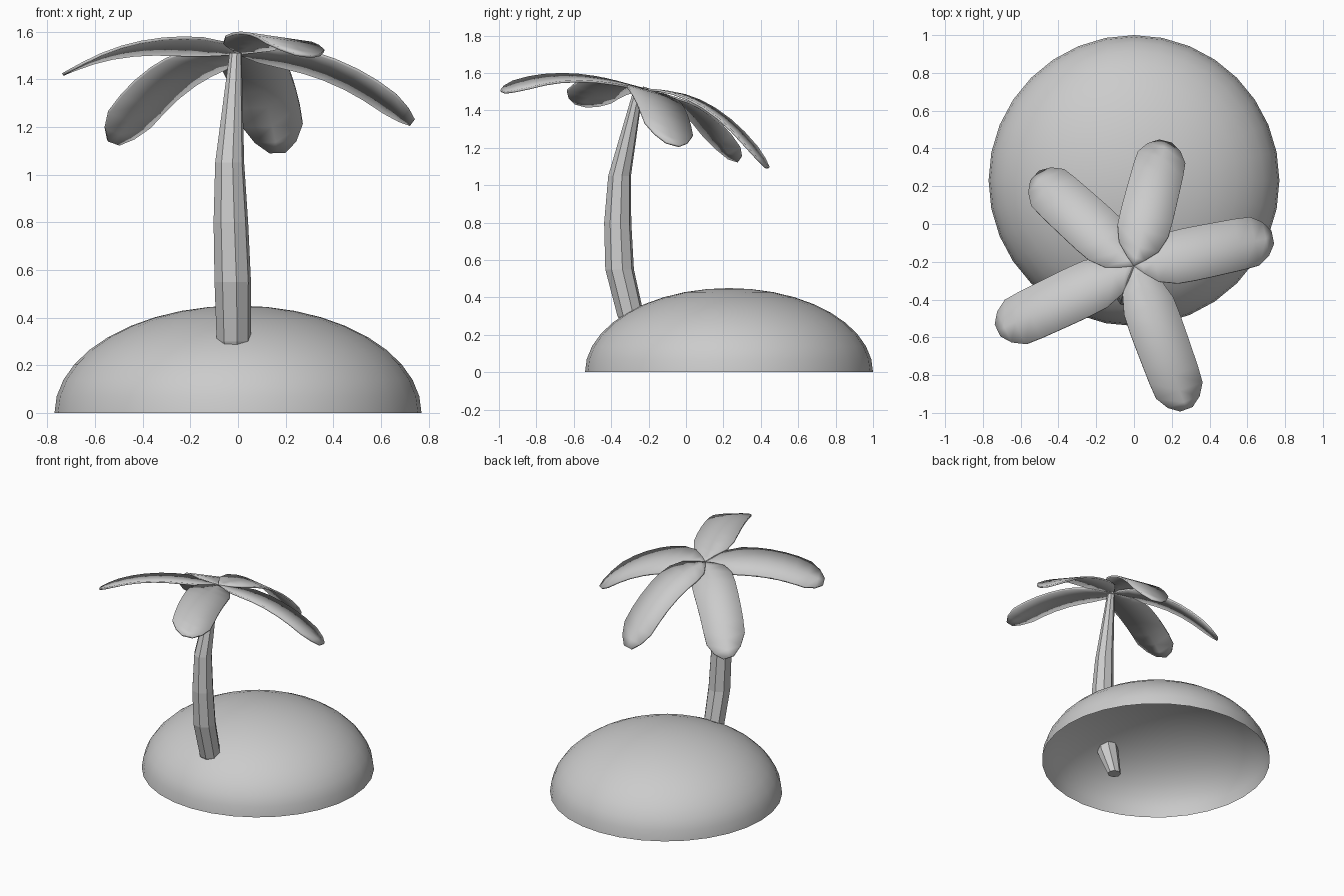
import bpy, bmesh, math
from mathutils import Vector

if "Cube" in bpy.data.objects:
    bpy.data.objects.remove(bpy.data.objects["Cube"], do_unlink=True)

# One plain grey for every part
grey = bpy.data.materials.new("plain_grey")
grey.use_nodes = True
grey.diffuse_color = (0.6, 0.6, 0.6, 1)
grey.node_tree.nodes["Principled BSDF"].inputs["Base Color"].default_value = (0.6, 0.6, 0.6, 1)


def make_object(name, bm, smooth):
    bmesh.ops.recalc_face_normals(bm, faces=bm.faces)
    mesh = bpy.data.meshes.new(name)
    bm.to_mesh(mesh)
    bm.free()
    mesh.materials.append(grey)
    obj = bpy.data.objects.new(name, mesh)
    bpy.context.collection.objects.link(obj)
    if smooth:
        bpy.ops.object.select_all(action='DESELECT')
        obj.select_set(True)
        bpy.context.view_layer.objects.active = obj
        bpy.ops.object.shade_smooth_by_angle(angle=math.radians(35))
    return obj


def bridge(bm, a, b, closed):
    n = len(a)
    for i in range(n if closed else n - 1):
        j = (i + 1) % n
        bm.faces.new((a[i], a[j], b[j], b[i]))


def ring(bm, centre, radius, sides, turn=0.0):
    angles = [math.tau * i / sides + turn for i in range(sides)]
    return [bm.verts.new(centre + Vector((math.cos(a), math.sin(a), 0)) * radius) for a in angles]


# Island: hollow half dome, open underneath
bm = bmesh.new()
steps = 10
rings = []
for k in range(steps):
    a = math.pi / 2 * k / steps
    rings.append(ring(bm, Vector((0, 0.23, 0.45 * math.sin(a))), 0.77 * math.cos(a), 32))
for low, high in zip(rings, rings[1:]):
    bridge(bm, low, high, True)
peak = bm.verts.new((0, 0.23, 0.45))
for i in range(32):
    bm.faces.new((rings[-1][i], rings[-1][(i + 1) % 32], peak))
make_object("island", bm, True)

# Trunk: bent, tapering, eight flat sides (x, y, z, radius)
trunk_path = [(-0.01, -0.22, 0.1, 0.045), (-0.018, -0.295, 0.3, 0.073),
              (-0.022, -0.355, 0.55, 0.078), (-0.03, -0.365, 0.8, 0.074),
              (-0.035, -0.355, 1.05, 0.062), (-0.01, -0.255, 1.51, 0.026)]
bm = bmesh.new()
rings = [ring(bm, Vector((x, y, z)), r, 8, 0.2) for x, y, z, r in trunk_path]
for low, high in zip(rings, rings[1:]):
    bridge(bm, low, high, True)
bm.faces.new(rings[0])
bm.faces.new(rings[-1])
make_object("trunk", bm, False)

# Leaf outline: fraction of length, half width
outline = [(0, 0.004), (0.06, 0.05), (0.15, 0.108), (0.28, 0.138), (0.4, 0.141), (0.52, 0.14),
           (0.65, 0.138), (0.76, 0.136), (0.87, 0.13), (0.95, 0.09), (1, 0.035)]
crown = Vector((0, -0.22, 1.515))


def leaf(name, degrees, length, droop, arch):
    a = math.radians(degrees)
    along = Vector((math.cos(a), math.sin(a), 0))
    across = Vector((-along.y, along.x, 0))
    bm = bmesh.new()
    rows = []
    for t, w in outline:
        row = []
        for side in (-1, 0, 1):
            p = along * (t * length) + across * (side * w)
            # Whole crown leans back, each leaf bends down to its tip
            p.z = arch * t * (1 - t) - droop * t ** 2.5 - 0.29 * p.y - 0.04 * p.x
            row.append(bm.verts.new(crown + p))
        rows.append(row)
    for first, second in zip(rows, rows[1:]):
        bridge(bm, first, second, False)
    obj = make_object(name, bm, True)
    if obj.data.polygons[0].normal.z < 0:
        obj.data.flip_normals()
    thick = obj.modifiers.new("thickness", 'SOLIDIFY')
    thick.thickness = 0.012
    thick.offset = -1


leaf("leaf_back", 75.7, 0.68, 0.22, 0.2)
leaf("leaf_left", 11.5, 0.75, 0.22, 0.05)
leaf("leaf_front", -70, 0.81, 0.22, 0.0)
leaf("leaf_right_front", 205.4, 0.8, 0.21, 0.0)
leaf("leaf_right_back", 137.8, 0.71, 0.26, 0.05)
